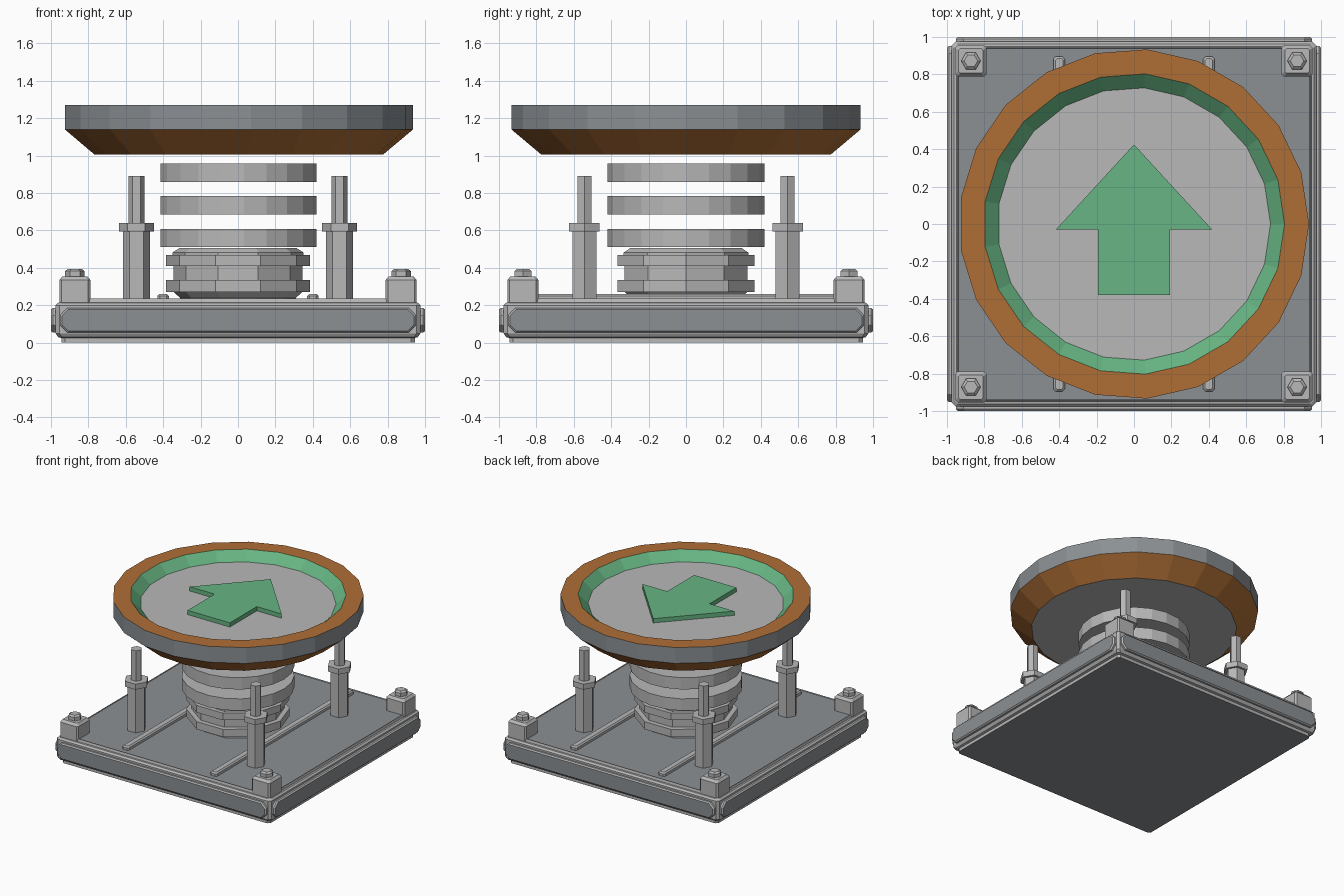
import bpy, bmesh, math
from mathutils import Matrix

if "Cube" in bpy.data.objects:
    bpy.data.objects.remove(bpy.data.objects["Cube"])


def material(name, rgb):
    m = bpy.data.materials.new(name)
    lin = [((c / 255 + 0.055) / 1.055) ** 2.4 for c in rgb]
    m.diffuse_color = (*lin, 1.0)
    m.use_nodes = True
    m.node_tree.nodes["Principled BSDF"].inputs["Base Color"].default_value = m.diffuse_color
    return m


GREY = material("light_grey", (184, 184, 184))
SLATE = material("slate_grey", (139, 144, 148))
ORANGE = material("orange", (175, 111, 54))
GREEN = material("green", (103, 181, 131))


# Outlines: 2D points running anticlockwise
def polygon(r, n):
    return [(r * math.cos(2 * math.pi * i / n), r * math.sin(2 * math.pi * i / n))
            for i in range(n)]


def rect(hx, hy, c):
    return [(hx, -hy + c), (hx, hy - c), (hx - c, hy), (-hx + c, hy),
            (-hx, hy - c), (-hx, -hy + c), (-hx + c, -hy), (hx - c, -hy)]


def loft(name, layers, mats, bands=None, bottom=0, top=0, matrix=None, loc=(0, 0, 0)):
    """Join a stack of (outline, z) layers; bands gives the material of each step."""
    bm = bmesh.new()
    rings = [[bm.verts.new((x, y, z)) for x, y in pts] for pts, z in layers]
    for k, (a, b) in enumerate(zip(rings, rings[1:])):
        n = len(a)
        for i in range(n):
            j = (i + 1) % n
            f = bm.faces.new((a[i], a[j], b[j], b[i]))
            f.material_index = bands[k] if bands else 0
    bm.faces.new(rings[0][::-1]).material_index = bottom
    bm.faces.new(rings[-1]).material_index = top
    if matrix:
        bm.transform(matrix)
    me = bpy.data.meshes.new(name)
    bm.to_mesh(me)
    bm.free()
    for m in mats:
        me.materials.append(m)
    ob = bpy.data.objects.new(name, me)
    ob.location = loc
    bpy.context.collection.objects.link(ob)
    return ob


def lathe(name, profile, n, mats=(GREY,), **kw):
    return loft(name, [(polygon(r, n), z) for r, z in profile], mats, **kw)


# Base slab with stepped, chamfered edges and slate top and bottom
base_profile = [(0.945, 0.0), (0.945, 0.025), (0.962, 0.03), (0.975, 0.05),
                (0.975, 0.2), (0.962, 0.213), (0.95, 0.215), (0.945, 0.235),
                (0.94, 0.235), (0.938, 0.23)]
loft("base", [(rect(h, h, 0.02), z) for h, z in base_profile], (GREY, SLATE),
     bottom=1, top=1)

# Raised side panels with slate faces
for i in range(4):
    turn = Matrix.Rotation(i * math.pi / 2, 4, 'Z') @ Matrix.Translation((0, 0, 0.12)) \
        @ Matrix.Rotation(math.pi / 2, 4, 'X')
    loft("side_panel", [(rect(0.952, 0.066, 0.04), 0.97), (rect(0.952, 0.066, 0.04), 0.99),
                        (rect(0.942, 0.058, 0.036), 1.0)],
         (GREY, SLATE), top=1, matrix=turn)

# Floor rails
for s in (-1, 1):
    loft("floor_rail", [(rect(0.03, 0.895, 0.012), 0.22), (rect(0.03, 0.895, 0.012), 0.25),
                        (rect(0.02, 0.885, 0.01), 0.26)], (GREY,), loc=(s * 0.4, 0, 0))

for sx in (-1, 1):
    for sy in (-1, 1):
        # Corner block and its hex bolt
        c = (sx * 0.872, sy * 0.872, 0)
        loft("corner_block", [(rect(0.083, 0.083, 0.012), 0.215),
                              (rect(0.083, 0.083, 0.012), 0.335),
                              (rect(0.066, 0.066, 0.01), 0.355)], (GREY,), loc=c)
        lathe("corner_bolt", [(0.052, 0.35), (0.052, 0.383), (0.036, 0.395)], 6, loc=c)
        # Guide post: sleeve, collar and rod
        lathe("guide_post", [(0.073, 0.225), (0.073, 0.595), (0.094, 0.595), (0.094, 0.64),
                             (0.043, 0.64), (0.043, 0.89)], 6,
              loc=(sx * 0.543, sy * 0.543, 0))

# Ribbed central hub
lathe("hub", [(0.31, 0.225), (0.31, 0.24), (0.345, 0.272), (0.385, 0.272), (0.385, 0.335),
              (0.345, 0.335), (0.345, 0.41), (0.385, 0.41), (0.385, 0.468),
              (0.35, 0.468), (0.35, 0.482), (0.315, 0.505)], 10)

# Floating spring discs
for z in (0.512, 0.686, 0.86):
    lathe("spring_disc", [(0.42, z), (0.42, z + 0.097)], 21)

# Launch plate: orange flare and rim, slate wall, green inner slope, grey floor
lathe("launch_plate", [(0.775, 1.005), (0.936, 1.14), (0.936, 1.27), (0.805, 1.27),
                       (0.73, 1.2)], 21, (GREY, ORANGE, SLATE, GREEN),
      bands=(1, 2, 1, 3))

# Raised arrow
arrow = [(0, 0.425), (-0.418, -0.03), (-0.192, -0.03), (-0.192, -0.38),
         (0.192, -0.38), (0.192, -0.03), (0.418, -0.03)]
loft("arrow", [(arrow, 1.195), (arrow, 1.235)], (GREEN,))
